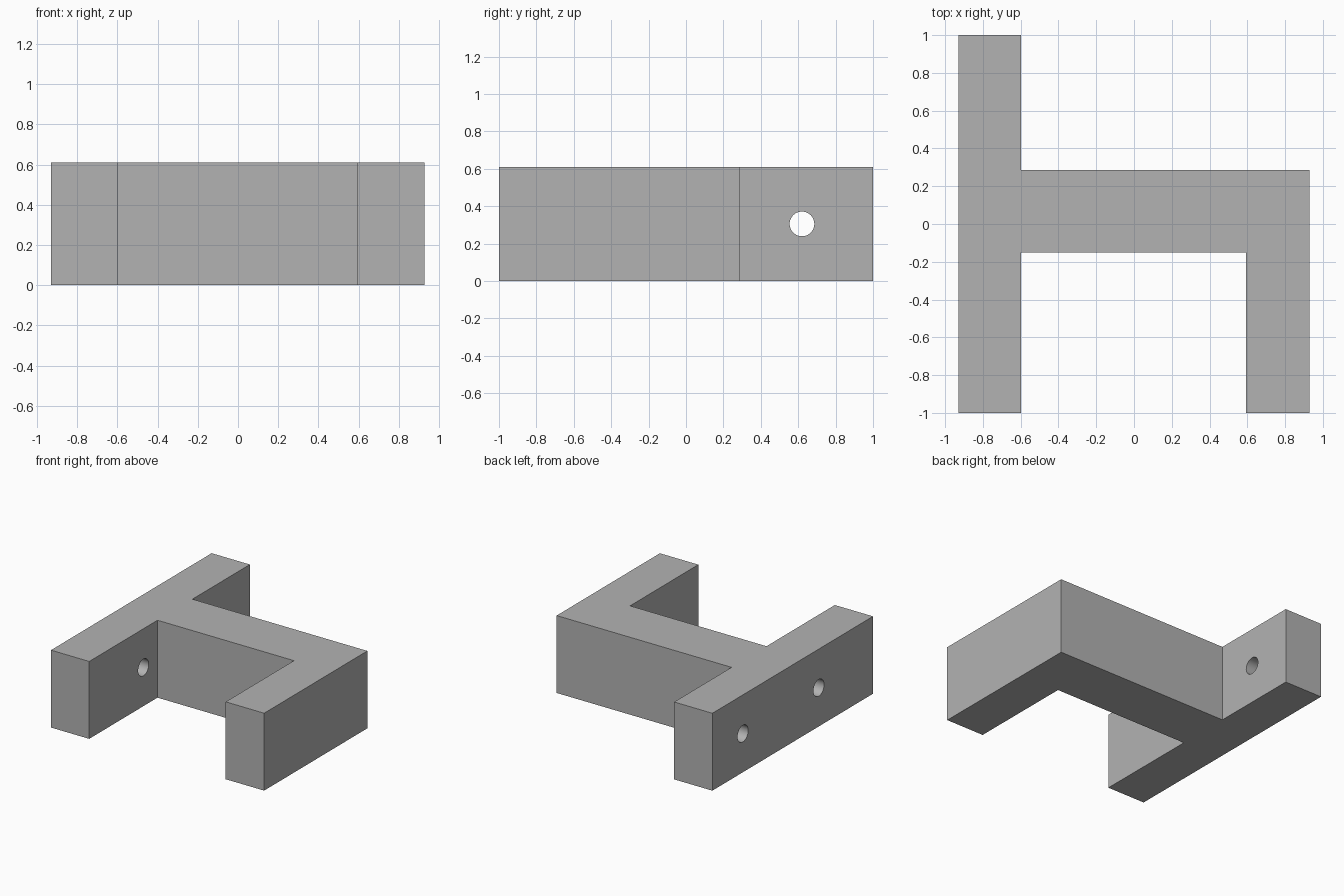
import bpy, bmesh, math

cube = bpy.data.objects.get("Cube")
if cube:
    bpy.data.objects.remove(cube, do_unlink=True)

HEIGHT = 0.61
HOLE_RADIUS = 0.066

grey = bpy.data.materials.new("plain_grey")
grey.use_nodes = True
colour = (0.45, 0.45, 0.45, 1)
grey.diffuse_color = colour
grey.node_tree.nodes["Principled BSDF"].inputs["Base Color"].default_value = colour

# Bracket body: a long side bar, a crossbar and a short front arm in one outline
outline = [(-0.93, -1), (-0.597, -1), (-0.597, -0.15), (0.593, -0.15),
           (0.593, -1), (0.928, -1), (0.928, 0.285), (-0.597, 0.285),
           (-0.597, 1), (-0.93, 1)]
bm = bmesh.new()
base = bm.faces.new([bm.verts.new((x, y, 0)) for x, y in outline])
top = bmesh.ops.extrude_face_region(bm, geom=[base])["geom"]
bmesh.ops.translate(bm, vec=(0, 0, HEIGHT),
                    verts=[v for v in top if isinstance(v, bmesh.types.BMVert)])
bmesh.ops.recalc_face_normals(bm, faces=bm.faces)
mesh = bpy.data.meshes.new("bracket_body")
bm.to_mesh(mesh)
bm.free()
mesh.materials.append(grey)
body = bpy.data.objects.new("bracket_body", mesh)
bpy.context.collection.objects.link(body)

# Two round holes bored sideways through the long bar
for name, y in (("front_hole_cutter", -0.325), ("back_hole_cutter", 0.62)):
    bpy.ops.mesh.primitive_cylinder_add(
        vertices=48, radius=HOLE_RADIUS, depth=0.6,
        location=(-0.76, y, HEIGHT / 2), rotation=(0, math.pi / 2, 0))
    cutter = bpy.context.object
    cutter.name = name
    cutter.data.materials.append(grey)
    cut = body.modifiers.new(name, 'BOOLEAN')
    cut.operation = 'DIFFERENCE'
    cut.solver = 'EXACT'
    cut.object = cutter
    bpy.ops.object.select_all(action='DESELECT')
    body.select_set(True)
    bpy.context.view_layer.objects.active = body
    bpy.ops.object.modifier_apply(modifier=cut.name)
    bpy.data.objects.remove(cutter, do_unlink=True)

# Round hole walls, crisp edges elsewhere
bpy.ops.object.shade_smooth_by_angle(angle=math.radians(30))
